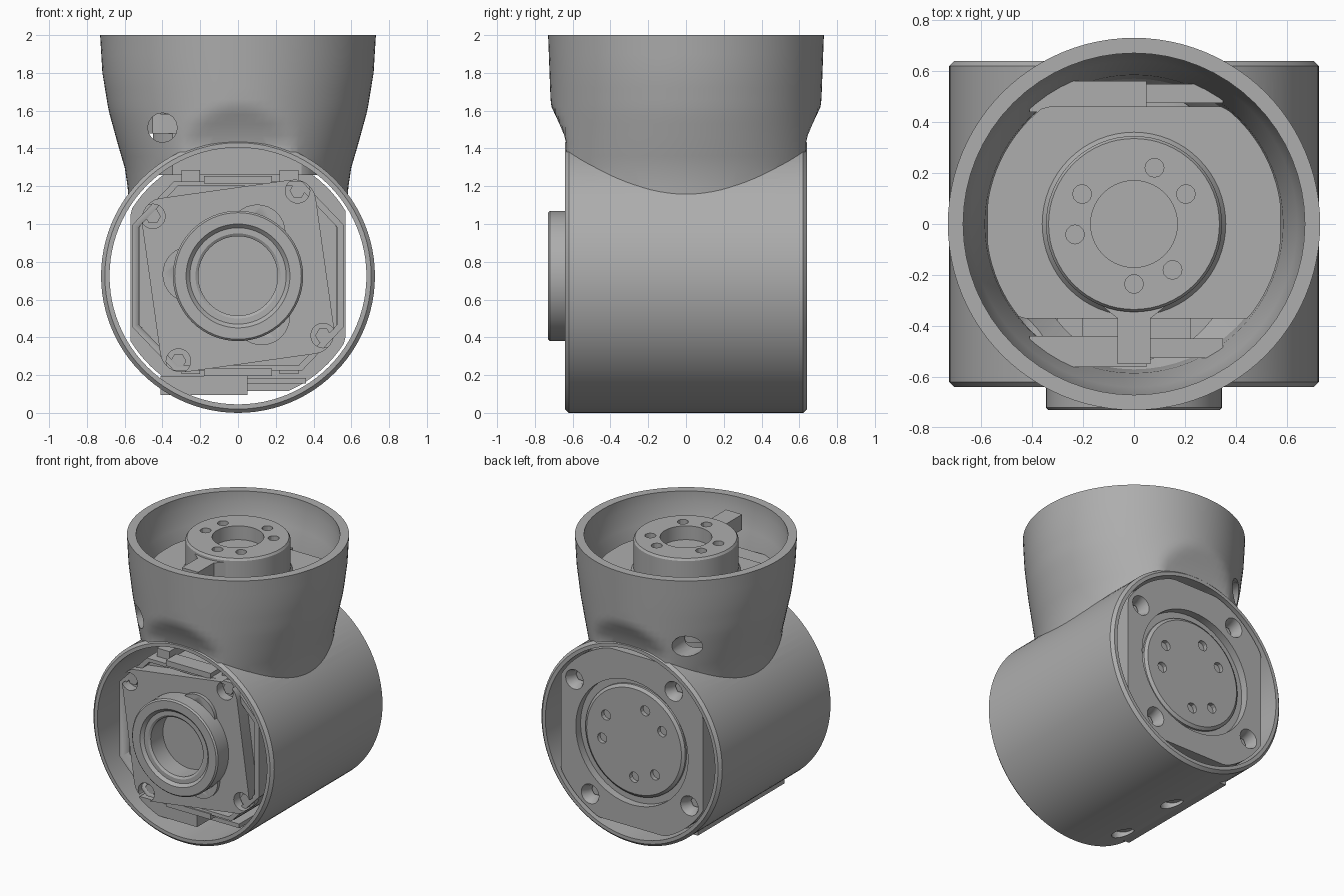
import bpy, bmesh
from math import sin, cos, pi, radians, sqrt
from mathutils import Vector

if "Cube" in bpy.data.objects:
    bpy.data.objects.remove(bpy.data.objects["Cube"])

ZC = 0.725  # height of the horizontal axis

grey = bpy.data.materials.new("plain_grey")
grey.use_nodes = True
colour = (0.42, 0.42, 0.42, 1)
grey.diffuse_color = colour
grey.node_tree.nodes["Principled BSDF"].inputs["Base Color"].default_value = colour


def place(a, b, h, axis):
    return Vector((a, h, b + ZC)) if axis == "y" else Vector((a, b, h))


def finish(name, bm, angle=30):
    bmesh.ops.recalc_face_normals(bm, faces=bm.faces)
    mesh = bpy.data.meshes.new(name)
    bm.to_mesh(mesh)
    bm.free()
    mesh.materials.append(grey)
    obj = bpy.data.objects.new(name, mesh)
    bpy.context.collection.objects.link(obj)
    smooth(obj, angle)
    return obj


def select(obj):
    bpy.ops.object.select_all(action="DESELECT")
    obj.select_set(True)
    bpy.context.view_layer.objects.active = obj


def smooth(obj, angle=30):
    select(obj)
    bpy.ops.object.shade_smooth_by_angle(angle=radians(angle))


def loft(name, rings, closed=False):
    """Skin equal rings of points; cap the ends or close the loop."""
    bm = bmesh.new()
    rows = [[bm.verts.new(p) for p in ring] for ring in rings]
    n = len(rows[0])
    pairs = list(zip(rows, rows[1:])) + ([(rows[-1], rows[0])] if closed else [])
    for low, high in pairs:
        for i in range(n):
            j = (i + 1) % n
            bm.faces.new((low[i], low[j], high[j], high[i]))
    if not closed:
        bm.faces.new(rows[0])
        bm.faces.new(rows[-1])
    return finish(name, bm)


def lathe(name, profile, axis, at=(0, 0), closed=False, seg=64):
    rings = [[place(at[0] + r * cos(2 * pi * i / seg), at[1] + r * sin(2 * pi * i / seg), h, axis)
              for i in range(seg)] for r, h in profile]
    return loft(name, rings, closed)


def disc(name, r, h0, h1, axis, at=(0, 0), seg=64):
    return lathe(name, [(r, h0), (r, h1)], axis, at, seg=seg)


def prism(name, outline, h0, h1, axis):
    return loft(name, [[place(a, b, h, axis) for a, b in outline] for h in (h0, h1)])


def box(name, x, y, z):
    return prism(name, [(x[0], y[0]), (x[1], y[0]), (x[1], y[1]), (x[0], y[1])], z[0], z[1], "z")


def boolean(obj, tool, operation="DIFFERENCE"):
    mod = obj.modifiers.new("cut", "BOOLEAN")
    mod.object, mod.operation, mod.solver = tool, operation, "EXACT"
    select(obj)
    bpy.ops.object.modifier_apply(modifier=mod.name)
    bpy.data.objects.remove(tool)


def polar(r, deg):
    return (r * cos(radians(deg)), r * sin(radians(deg)))


def lerp(table, z):
    if z <= table[0][0]:
        return table[0][1]
    for (z0, v0), (z1, v1) in zip(table, table[1:]):
        if z <= z1:
            return v0 + (v1 - v0) * (z - z0) / (z1 - z0)
    return table[-1][1]


def clipped_circle(r, x_lim, y_lo, y_hi, seg=96):
    pts = []
    for i in range(seg):
        a, b = polar(r, 360 * i / seg + 1.2)
        p = (max(-x_lim, min(x_lim, a)), max(y_lo, min(y_hi, b)))
        if p not in pts:
            pts.append(p)
    return pts


# Housing: horizontal barrel joined to a flaring neck with flattened hoods
housing = lathe("housing", [(0.705, -0.64), (0.725, -0.62), (0.725, 0.62), (0.705, 0.64)], "y", seg=96)
width = [(1.1, 0.575), (1.2, 0.585), (1.3, 0.6), (1.4, 0.63), (1.6, 0.685), (1.8, 0.718), (2, 0.73)]
depth = [(1.1, 0.71), (1.6, 0.715), (2, 0.73)]
hood = [(1.42, 0.632), (1.47, 0.645), (1.53, 0.67), (1.62, 0.712), (1.66, 0.76)]
rings = []
for z in (1.08, 1.2, 1.3, 1.36, 1.42, 1.47, 1.53, 1.58, 1.62, 1.66, 1.72, 1.8, 1.9, 2):
    rx, ry, lim = lerp(width, z), lerp(depth, z), lerp(hood, z)
    ring = []
    for i in range(96):
        a, b = polar(1, 360 * i / 96)
        ring.append(Vector((rx * a, max(-lim, min(lim, ry * b)), z)))
    rings.append(ring)
boolean(housing, loft("neck", rings), "UNION")
boolean(housing, disc("bore", 0.68, -0.9, 0.9, "y", seg=96))
boolean(housing, lathe("neck_bore", [(0.42, 1.25), (0.57, 1.45), (0.585, 1.62), (0.64, 1.8),
                                     (0.67, 1.92), (0.67, 2.1)], "z"))
boolean(housing, disc("cable_hole", 0.078, -0.9, 0.9, "y", (-0.4, 1.51 - ZC), 16))
for y in (-0.4, 0.1):
    boolean(housing, disc("drain_hole", 0.075, -0.1, 0.2, "z", (-0.24, y), 20))
smooth(housing, 28)

# Motor body inside the barrel, with a thin front frame
c = 0.27
octagon = [(s * x, t * z) for s, t, order in ((1, 1, 1), (-1, 1, -1), (-1, -1, 1), (1, -1, -1))
           for x, z in [(0.56, c), (0.34, 0.5)][::order]]
prism("motor_body", [(a * 0.93, b * 0.97) for a, b in octagon], -0.5, 0.5, "y")
frame = prism("motor_frame", octagon, -0.56, 0.5, "y")
boolean(frame, prism("frame_gap", [(a * 0.94, b * 0.95) for a, b in octagon], -0.9, -0.45, "y"))

# Rotated square front plate with rounded corners and four screws
TILT = 8
outline = []
for k in range(4):
    cx, cy = polar(0.35 * sqrt(2), 45 + 90 * k + TILT)
    for s in range(-45, 46, 15):
        dx, dy = polar(0.115, 45 + 90 * k + TILT + s)
        outline.append((cx + dx, cy + dy))
plate = prism("front_plate", outline, -0.6, -0.48, "y")
boolean(plate, disc("plate_bore", 0.24, -0.7, -0.52, "y"))
for k in range(4):
    spot = polar(0.55, 55 + 90 * k)
    boolean(plate, disc("screw_well", 0.065, -0.7, -0.53, "y", spot, 20))
    disc("front_screw", 0.042, -0.56, -0.5, "y", spot, 6)
smooth(plate)

# Output horn with scalloped bosses on the plate
for deg in (178, 66, -60):
    boss = disc("horn_boss", 0.15, -0.625, -0.59, "y", polar(0.25, deg), 32)
    boolean(boss, disc("boss_gap", 0.25, -0.8, -0.4, "y"))
lathe("output_horn", [(0.345, -0.55), (0.345, -0.72), (0.335, -0.73), (0.275, -0.73), (0.255, -0.71),
                      (0.225, -0.71), (0.21, -0.7), (0.21, -0.55)], "y", closed=True)
disc("horn_floor", 0.25, -0.56, -0.5, "y")

# Back plate with flat sides, recessed face and screws
back = prism("back_plate", clipped_circle(0.665, 0.57, -0.61, 0.64), 0.46, 0.62, "y")
boolean(back, disc("face_recess", 0.45, 0.565, 0.8, "y"))
for k in range(4):
    spot = polar(0.57, 36 + 90 * k)
    boolean(back, lathe("countersink", [(0.05, 0.52), (0.05, 0.57), (0.075, 0.63), (0.075, 0.7)],
                        "y", spot, seg=20))
    disc("back_screw", 0.04, 0.5, 0.545, "y", spot, 6)
smooth(back)
face = lathe("back_face", [(0.4, 0.54), (0.4, 0.58), (0.38, 0.595)], "y")


# Three pairs of bolt holes in an output face
def bolt_holes(obj, r, h0, h1, axis, sign):
    for centre in (50, 170, 290):
        for off in (-20, 20):
            a, b = polar(r, centre + off)
            boolean(obj, disc("bolt_hole", 0.037, h0, h1, axis, (sign * a, b), 12))
    smooth(obj)


bolt_holes(face, 0.26, 0.56, 0.7, "y", -1)

# Neck motor: flat floor, hub with centre recess, and key arm
prism("neck_floor", clipped_circle(0.58, 0.575, -0.37, 0.46), 1.48, 1.74, "z")
prism("neck_motor", clipped_circle(0.5, 0.45, -0.36, 0.44), 1.26, 1.5, "z")
hub = lathe("hub", [(0.375, 1.72), (0.345, 1.76), (0.345, 1.965), (0.335, 1.98)], "z")
boolean(hub, prism("key_arm", [(-0.15, -0.3), (-0.065, -0.37), (-0.065, -0.55), (0.065, -0.55),
                               (0.065, -0.37), (0.15, -0.3)], 1.84, 1.95, "z"), "UNION")
boolean(hub, disc("hub_recess", 0.17, 1.88, 2.1, "z"))
bolt_holes(hub, 0.235, 1.86, 2.1, "z", 1)

# Paired mounting blocks on each side of the motors
for s in (-1, 1):
    lo, hi = sorted((s * 0.44, s * 0.56))
    box("neck_block", (-0.41, 0.05), (lo, hi), (1.58, 1.7))
    box("neck_rail", (0.05, 0.35), (lo + 0.035, hi - 0.01), (1.56, 1.66))
    lo, hi = sorted((s * 0.53, s * 0.65))
    if s < 0:
        box("barrel_block", (-0.41, 0.05), (-0.54, 0.45), (ZC + lo + 0.02, ZC + hi))
        box("barrel_rail", (0.05, 0.36), (-0.5, 0.45), (ZC + lo + 0.08, ZC + hi - 0.01))
    lo, hi = sorted((s * 0.49, s * 0.53))
    box("plate_tab", (-0.18, 0.18), (-0.57, -0.45), (ZC + lo, ZC + hi))
    for x in (-0.3, 0.22):
        box("motor_clip", (x, x + 0.1), (-0.5, 0.4), (ZC + s * 0.47 - 0.05, ZC + s * 0.47 + 0.09))
